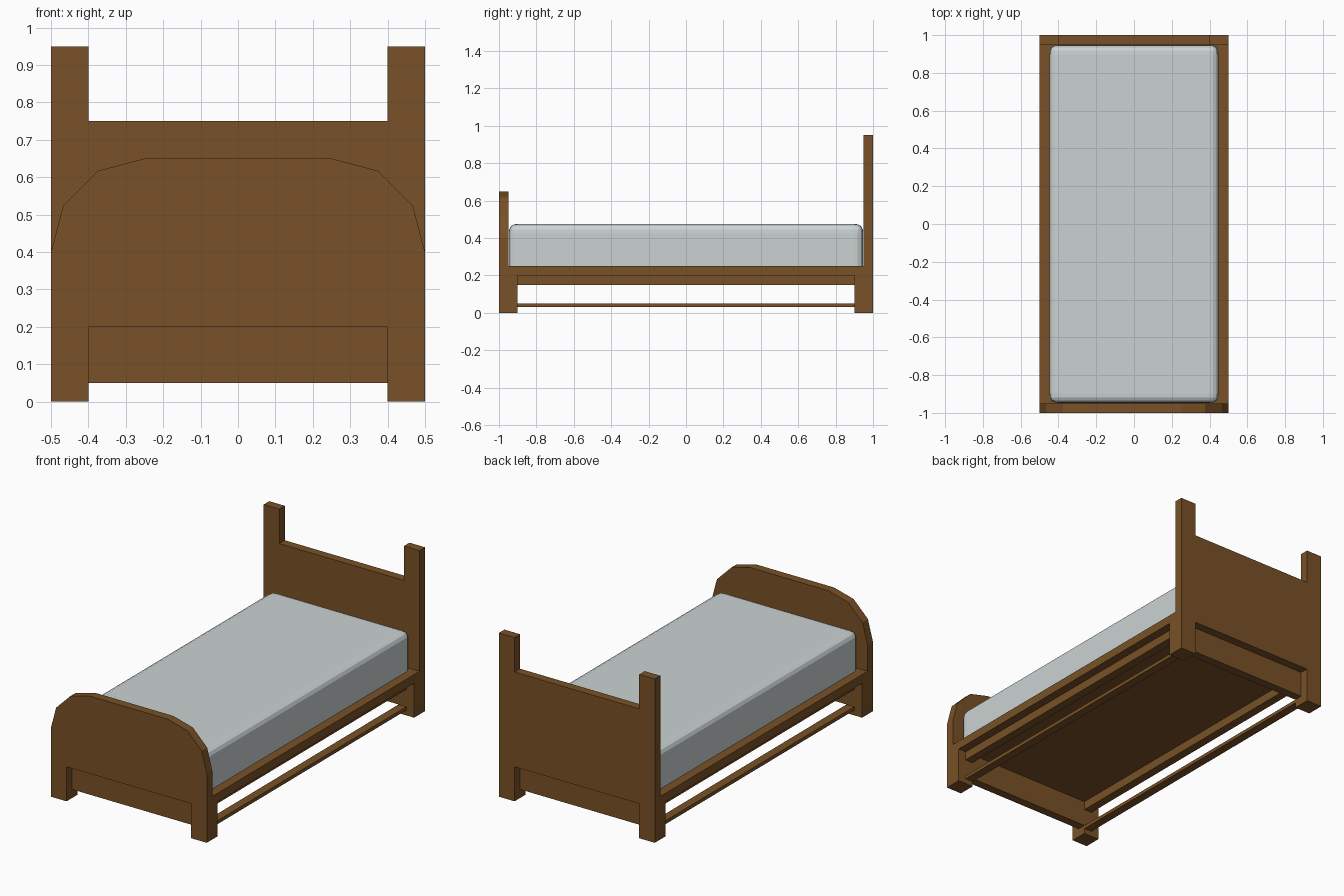
import bpy, bmesh

if "Cube" in bpy.data.objects:
    bpy.data.objects.remove(bpy.data.objects["Cube"])


def material(name, color):
    m = bpy.data.materials.new(name)
    m.diffuse_color = (*color, 1)
    m.use_nodes = True
    m.node_tree.nodes["Principled BSDF"].inputs["Base Color"].default_value = m.diffuse_color
    return m


WOOD = material("wood", (0.19, 0.083, 0.02))
CLOTH = material("cloth", (0.6, 0.65, 0.65))


def finish(name, bm, mat):
    bmesh.ops.recalc_face_normals(bm, faces=bm.faces)
    mesh = bpy.data.meshes.new(name)
    bm.to_mesh(mesh)
    bm.free()
    mesh.materials.append(mat)
    obj = bpy.data.objects.new(name, mesh)
    bpy.context.collection.objects.link(obj)
    return obj


def box_bm(x, y, z):
    bm = bmesh.new()
    bmesh.ops.create_cube(bm, size=1)
    for v in bm.verts:
        v.co = [r[0] if c < 0 else r[1] for c, r in zip(v.co, (x, y, z))]
    return bm


def box(name, x, y, z, mat=WOOD):
    return finish(name, box_bm(x, y, z), mat)


def board(name, half, y0, y1):
    # Right half of an outline in x/z, mirrored and extruded along y
    outline = half + [(-x, z) for x, z in reversed(half)]
    bm = bmesh.new()
    face = bm.faces.new([bm.verts.new((x, y0, z)) for x, z in outline])
    res = bmesh.ops.extrude_face_region(bm, geom=[face])
    verts = [g for g in res["geom"] if isinstance(g, bmesh.types.BMVert)]
    bmesh.ops.translate(bm, verts=verts, vec=(0, y1 - y0, 0))
    return finish(name, bm, WOOD)


def span(side, a, b):
    return tuple(sorted((side * a, side * b)))


# Head and foot boards
board("headboard", [(0.5, 0.2), (0.5, 0.95), (0.4, 0.95), (0.4, 0.75)], 0.95, 1.0)
board("footboard", [(0.5, 0.2), (0.5, 0.4), (0.467, 0.525), (0.375, 0.617), (0.25, 0.65)],
      -1.0, -0.95)

# Bed base
box("base_slab", (-0.5, 0.5), (-0.95, 0.95), (0.2, 0.25))

# Legs and the recessed panels between them
for ye, end in ((-1, "front"), (1, "back")):
    for xs, side in ((-1, "left"), (1, "right")):
        box(f"{end}_{side}_leg", span(xs, 0.4, 0.5), span(ye, 0.9, 1.0), (0, 0.2))
    box(f"{end}_panel", (-0.4, 0.4), span(ye, 0.9, 0.95), (0.05, 0.2))

# Side rails under the slab and low stretchers between the legs
for xs, side in ((-1, "left"), (1, "right")):
    box(f"{side}_rail", span(xs, 0.4, 0.45), (-0.9, 0.9), (0.15, 0.2))
    box(f"{side}_stretcher", span(xs, 0.4, 0.45), (-0.9, 0.9), (0.03, 0.05))

# Mattress with rounded top and upright edges
bm = box_bm((-0.447, 0.447), (-0.947, 0.947), (0.25, 0.475))
edges = [e for e in bm.edges if max(v.co.z for v in e.verts) > 0.4]
bmesh.ops.bevel(bm, geom=edges, offset=0.05, offset_type='OFFSET', segments=4,
                profile=0.6, affect='EDGES')
finish("mattress", bm, CLOTH)
